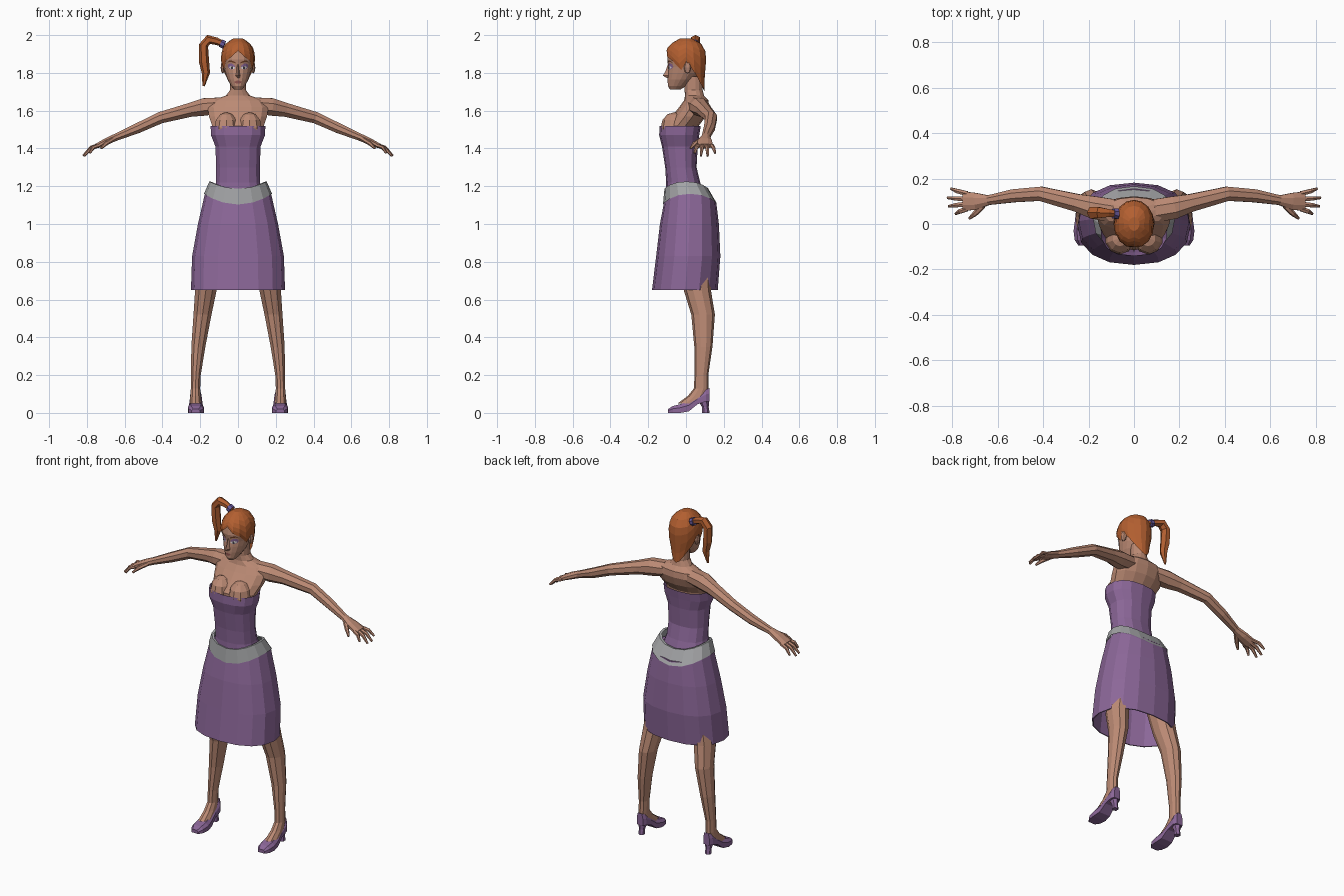
import bpy, bmesh, math
from mathutils import Vector


def material(name, r, g, b):
    m = bpy.data.materials.new(name)
    m.diffuse_color = (r, g, b, 1)
    return m


SKIN = material("skin", 0.50, 0.255, 0.175)
PURPLE = material("purple cloth", 0.26, 0.135, 0.315)
GREY = material("grey belt", 0.37, 0.375, 0.385)
HAIR = material("red hair", 0.45, 0.115, 0.03)
BAND = material("hair band violet", 0.14, 0.10, 0.33)
WHITE = material("eye white", 0.70, 0.68, 0.66)
DARK = material("iris dark", 0.05, 0.04, 0.05)
LIPS = material("lip colour", 0.28, 0.09, 0.08)
BROW = material("brow brown", 0.16, 0.05, 0.02)


def loft(name, rings, mat, caps=(True, True), mirror=False):
    """Skin a list of equal-length closed rings with flat quads."""
    bm = bmesh.new()
    vs = [[bm.verts.new(p) for p in r] for r in rings]
    n = len(rings[0])
    for a, b in zip(vs, vs[1:]):
        for i in range(n):
            bm.faces.new((a[i], a[(i + 1) % n], b[(i + 1) % n], b[i]))
    for use, r in zip(caps, (vs[0], vs[-1])):
        if use:
            bm.faces.new(r)
    bmesh.ops.recalc_face_normals(bm, faces=bm.faces)
    return finish(name, bm, mat, mirror)


def finish(name, bm, mat, mirror=False):
    me = bpy.data.meshes.new(name)
    bm.to_mesh(me)
    bm.free()
    me.materials.append(mat)
    ob = bpy.data.objects.new(name, me)
    bpy.context.collection.objects.link(ob)
    if mirror:
        ob.modifiers.new("mirror", 'MIRROR')
    return ob


def point(a, rx, yf, yb, p=2.0):
    """Point on a superellipse; a = 0 faces the front (-y)."""
    s, c = math.sin(a), -math.cos(a)
    f = lambda v: math.copysign(abs(v) ** (2 / p), v)
    return rx * f(s), (yf + yb) / 2 + (yb - yf) / 2 * f(c)


def ring(z, rx, yf, yb, n=12, cx=0.0, p=2.0):
    out = []
    for i in range(n):
        x, y = point(math.tau * i / n, rx, yf, yb, p)
        out.append((x + cx, y, z))
    return out


def tube(name, path, mat, n=8, mirror=False):
    """Tube along (x, y, z, radius in y, radius across)."""
    pts = [Vector(q[:3]) for q in path]
    rings = []
    for i, q in enumerate(path):
        t = (pts[min(i + 1, len(pts) - 1)] - pts[max(i - 1, 0)]).normalized()
        b = Vector((0, 1, 0))
        b = (b - t * b.dot(t)).normalized()
        u = t.cross(b)
        rings.append([pts[i] + b * q[3] * math.cos(math.tau * (k + .5) / n)
                      + u * q[4] * math.sin(math.tau * (k + .5) / n) for k in range(n)])
    return loft(name, rings, mat, mirror=mirror)


def interp(profile, z):
    for a, b in zip(profile, profile[1:]):
        if z <= b[0]:
            t = max(0, (z - a[0]) / (b[0] - a[0]))
            return [u + (v - u) * t for u, v in zip(a[1:], b[1:])]
    return list(profile[-1][1:])


def ball(name, loc, scale, mat, seg=10, rows=6, mirror=True):
    bm = bmesh.new()
    bmesh.ops.create_uvsphere(bm, u_segments=seg, v_segments=rows, radius=1)
    bmesh.ops.scale(bm, vec=scale, verts=bm.verts)
    bmesh.ops.translate(bm, vec=loc, verts=bm.verts)
    return finish(name, bm, mat, mirror)


# Chest, shoulders and neck
loft("chest_and_neck", [ring(*r, n=14) for r in (
    (1.44, .115, -.11, .055), (1.52, .140, -.115, .068), (1.57, .158, -.075, .105),
    (1.62, .165, -.035, .122), (1.655, .14, -.01, .118), (1.68, .065, -.005, .095),
    (1.71, .043, -.008, .088), (1.78, .043, -.008, .085))], SKIN)
ball("bust", (.062, -.062, 1.51), (.066, .072, .082), SKIN)

# Bodice
loft("bodice", [ring(*r, n=14, p=2.4) for r in (
    (1.52, .148, -.14, .078), (1.47, .146, -.142, .07), (1.41, .122, -.127, .062),
    (1.30, .118, -.11, .056), (1.22, .119, -.105, .075), (1.15, .14, -.108, .10))],
    PURPLE, caps=(False, False))


# Belt: high at the hips, dipping at front and back
def belt_ring(rx, yf, yb, z0, rise):
    return [(x, y, z0 + rise * (x / rx) ** 2) for x, y, _ in ring(0, rx, yf, yb, 16, p=2.3)]


loft("belt", [belt_ring(.138, -.104, .105, 1.185, .038), belt_ring(.152, -.114, .118, 1.187, .038),
              belt_ring(.180, -.122, .166, 1.103, .057)], GREY, caps=(False, False))

# Skirt, open below, with a small turned hem
loft("skirt", [belt_ring(.165, -.115, .155, 1.125, .045), belt_ring(.176, -.119, .162, 1.10, .057)]
     + [ring(*r, n=16, p=2.3) for r in (
         (1.0, .212, -.138, .174), (.83, .243, -.158, .182), (.65, .249, -.18, .168),
         (.65, .243, -.174, .162), (.83, .237, -.152, .176))], PURPLE, caps=(True, False))

# Arms and hands
tube("arm", [(.09, .058, 1.628, .055, .045), (.175, .072, 1.620, .054, .050),
             (.25, .093, 1.605, .042, .040), (.41, .133, 1.563, .034, .033),
             (.53, .124, 1.508, .031, .029), (.64, .105, 1.462, .023, .021),
             (.695, .100, 1.438, .040, .019), (.75, .100, 1.412, .046, .014)], SKIN, mirror=True)
for name, base_y, tip in (("index", .066, (.785, .045, 1.375)), ("middle", .088, (.815, .078, 1.36)),
                          ("ring", .110, (.82, .115, 1.36)), ("little", .134, (.805, .155, 1.375))):
    base = Vector((.735, base_y, 1.417))
    mid = (base + Vector(tip)) / 2 + Vector((.006, 0, .010))
    tube(name + "_finger", [(*base, .012, .011), (*mid, .011, .010), (*tip, .006, .006)],
         SKIN, n=6, mirror=True)
tube("thumb", [(.665, .082, 1.447, .015, .013), (.70, .045, 1.425, .012, .011),
               (.725, .024, 1.40, .006, .006)], SKIN, n=6, mirror=True)

# Legs running down into the shoes
loft("leg", [ring(z, rx, yf, yb, 10, cx) for z, cx, rx, yf, yb in (
    (1.0, .10, .08, -.06, .12), (.65, .170, .060, -.012, .132), (.52, .188, .050, .028, .153),
    (.35, .210, .039, .044, .140), (.20, .223, .027, .045, .118), (.13, .225, .026, .042, .118),
    (.09, .225, .029, .010, .112), (.05, .224, .033, -.045, .09))], SKIN, mirror=True)

# Shoes: sections from toe to heel (y, half width, bottom, top)
loft("shoe", [[(.223 + s * w * k, y, zb + (zt - zb) * h) for s, k, h in
               ((-1, 1, 0), (1, 1, 0), (1, 1, .6), (1, .65, 1), (-1, .65, 1), (-1, 1, .6))]
              for y, w, zb, zt in (
    (-.095, .022, 0, .02), (-.07, .038, 0, .036), (-.03, .043, 0, .046), (.015, .037, .008, .062),
    (.06, .032, .045, .092), (.105, .030, .06, .122), (.124, .020, .06, .132))], PURPLE, mirror=True)
loft("shoe_heel", [ring(z, w, yf, yb, 6, .223) for z, w, yf, yb in (
    (0, .018, .085, .125), (.03, .017, .085, .12), (.075, .026, .06, .124))], PURPLE, mirror=True)

# Head
FACE = ((1.712, .020, -.085, -.03), (1.73, .036, -.096, .0), (1.765, .056, -.097, .04),
        (1.80, .068, -.096, .07), (1.83, .075, -.092, .08), (1.87, .081, -.099, .085),
        (1.92, .076, -.090, .085), (1.955, .05, -.06, .06))
loft("head", [ring(*r, n=16) for r in FACE], SKIN)
ball("ear", (.080, .008, 1.828), (.012, .02, .032), SKIN, 8, 4)
loft("nose", [[(-w, -.085, z), (0, y, z), (w, -.085, z)] for w, y, z in (
    (.008, -.096, 1.845), (.011, -.108, 1.81), (.016, -.123, 1.785), (.012, -.098, 1.772))], SKIN)


# Painted face details as thin strips following the face (x, low z, high z)
def face_strip(name, cols, mat, off, mirror=True):
    bm = bmesh.new()

    def vert(x, z):
        rx, yf, yb = interp(FACE, z)
        y = (yf + yb) / 2 - (yb - yf) / 2 * math.sqrt(1 - (x / rx) ** 2)
        return bm.verts.new((x, y - off, z))
    vs = [(vert(x, lo), vert(x, hi)) for x, lo, hi in cols]
    for a, b in zip(vs, vs[1:]):
        bm.faces.new((a[0], b[0], b[1], a[1]))
    return finish(name, bm, mat, mirror)


face_strip("eyeshadow", ((.015, 1.823, 1.836), (.029, 1.818, 1.848), (.042, 1.82, 1.85),
                         (.053, 1.83, 1.845)), PURPLE, .002)
face_strip("eye", ((.017, 1.824, 1.828), (.026, 1.819, 1.834), (.037, 1.820, 1.836),
                   (.047, 1.828, 1.832)), WHITE, .004)
face_strip("iris", ((.027, 1.820, 1.834), (.036, 1.820, 1.835)), DARK, .005)
face_strip("eyebrow", ((.014, 1.850, 1.857), (.030, 1.856, 1.864), (.045, 1.859, 1.866),
                       (.056, 1.853, 1.856)), BROW, .003)
face_strip("lips", ((-.02, 1.750, 1.752), (-.007, 1.744, 1.759), (.007, 1.744, 1.759),
                    (.02, 1.750, 1.752)), LIPS, .003, False)

# Hair shell: the hairline height changes with the angle from the front
SHELL = ((1.70, .046, -.0, .098), (1.76, .056, -.02, .098), (1.80, .078, -.07, .100),
         (1.84, .088, -.10, .106), (1.89, .090, -.108, .107), (1.93, .082, -.10, .10),
         (1.96, .060, -.072, .076), (1.983, .024, -.03, .03))
HAIRLINE = (1.918, 1.885, 1.865, 1.815, 1.86, 1.80, 1.735, 1.71, 1.70)
rows = []
for t in (0, .2, .4, .6, .76, .9, 1):
    row = []
    for i in range(16):
        low = HAIRLINE[min(i, 16 - i)]
        z = low + (1.983 - low) * t
        row.append((*point(math.tau * i / 16, *interp(SHELL, z)), z))
    rows.append(row)
loft("hair", rows, HAIR, caps=(False, True))

# Side ponytail and its band
tube("ponytail", [(-.07, .045, 1.95, .015, .014), (-.115, .048, 1.968, .020, .020),
                  (-.155, .050, 1.977, .028, .025), (-.183, .050, 1.945, .029, .025),
                  (-.180, .050, 1.86, .028, .027), (-.170, .050, 1.80, .022, .022),
                  (-.182, .050, 1.73, .005, .006)], HAIR, n=6)
tube("hair_band", [(-.072, .045, 1.948, .024, .023), (-.092, .046, 1.957, .024, .023)], BAND)
